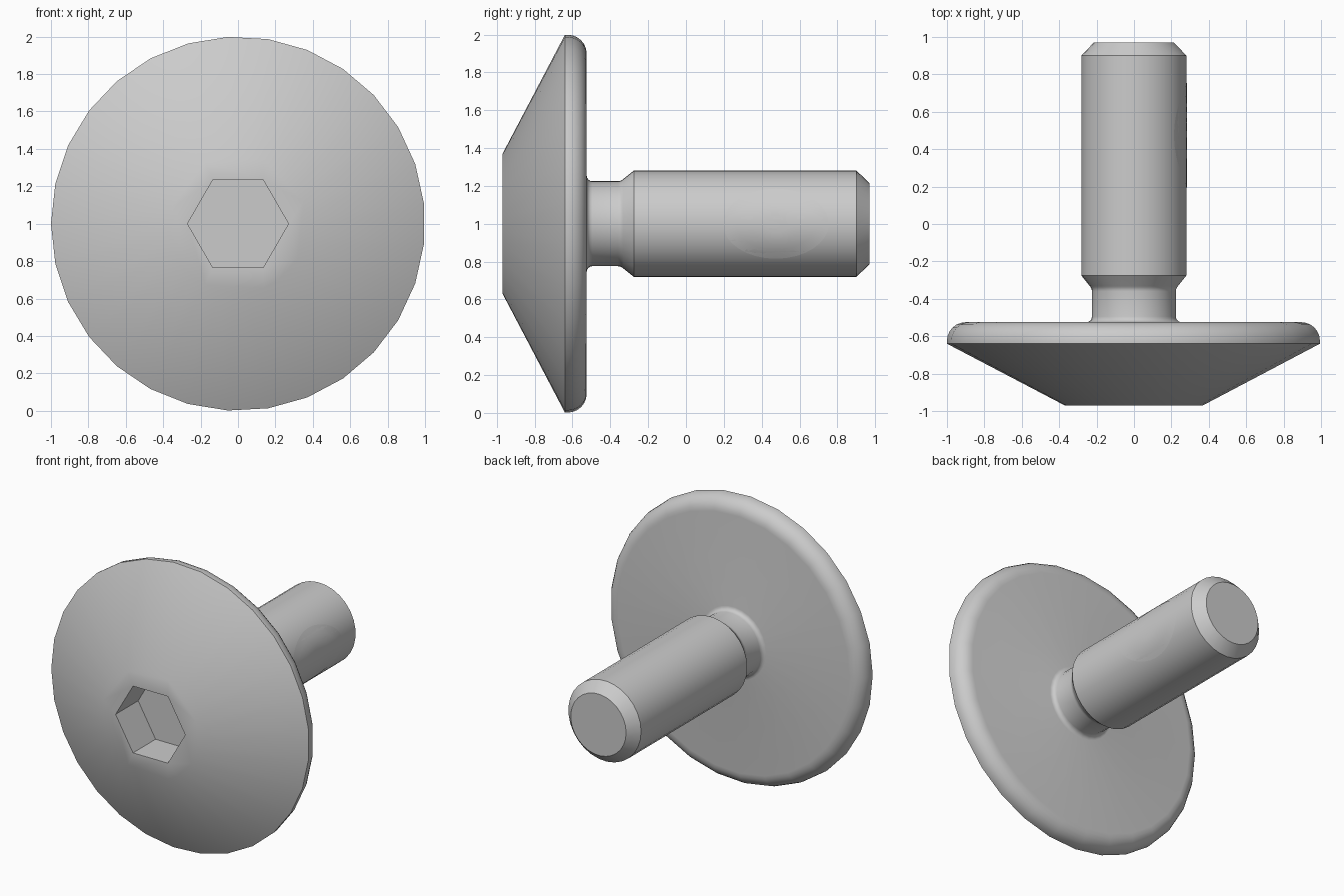
import bpy, bmesh, math

if "Cube" in bpy.data.objects:
    bpy.data.objects.remove(bpy.data.objects["Cube"])

SEGS = 29
AXIS_Z = 1.0

steel = bpy.data.materials.new("grey_steel")
steel.diffuse_color = (0.6, 0.6, 0.6, 1)
steel.use_nodes = True
steel.node_tree.nodes["Principled BSDF"].inputs["Base Color"].default_value = steel.diffuse_color


def make_object(name, bm):
    mesh = bpy.data.meshes.new(name)
    bmesh.ops.recalc_face_normals(bm, faces=bm.faces[:])
    bm.to_mesh(mesh)
    bm.free()
    mesh.materials.append(steel)
    obj = bpy.data.objects.new(name, mesh)
    bpy.context.collection.objects.link(obj)
    return obj


def lathe(name, profile, segs, start=0.0):
    """Closed solid turned about the y axis from (y, radius) points."""
    bm = bmesh.new()
    rings = []
    for y, r in profile:
        angles = [start + 2 * math.pi * i / segs for i in range(segs)]
        rings.append([bm.verts.new((r * math.cos(a), y, AXIS_Z + r * math.sin(a)))
                      for a in angles])
    for a, b in zip(rings, rings[1:]):
        for i in range(segs):
            j = (i + 1) % segs
            bm.faces.new((a[i], a[j], b[j], b[i]))
    bm.faces.new(rings[0])
    bm.faces.new(rings[-1])
    return make_object(name, bm)


def arc(cy, cr, radius, a0, a1, n):
    """Fillet points in the (y, radius) plane, angles in degrees."""
    out = []
    for i in range(n + 1):
        a = math.radians(a0 + (a1 - a0) * i / n)
        out.append((cy + radius * math.cos(a), cr + radius * math.sin(a)))
    return out


# Screw: cone head, rounded rim, neck with fillets, chamfered shank
profile = [(-0.97, 0.37), (-0.64, 1.0)]
profile += arc(-0.625, 0.90, 0.10, 90, 0, 6)
profile += arc(-0.495, 0.255, 0.03, 180, 270, 4)
profile += arc(-0.36, 0.265, 0.04, 270, 315, 3)
profile += [(-0.275, 0.282), (0.90, 0.282), (0.97, 0.215)]
screw = lathe("screw_body", profile, SEGS, math.pi)

# Hexagonal socket cut into the head
cutter = lathe("socket_cutter", [(-1.1, 0.27), (-0.72, 0.27)], 6)
cutter.hide_render = True
cut = screw.modifiers.new("socket", 'BOOLEAN')
cut.operation = 'DIFFERENCE'
cut.solver = 'EXACT'
cut.object = cutter
bpy.context.view_layer.objects.active = screw
screw.select_set(True)
bpy.ops.object.modifier_apply(modifier=cut.name)
bpy.data.objects.remove(cutter)

# Oval locking patch lying flush on the right side of the shank
bm = bmesh.new()
bmesh.ops.create_grid(bm, x_segments=1, y_segments=1, size=1)
bm.clear()
rows = []
for k in range(1, 5):
    ring = []
    for i in range(32):
        a = 2 * math.pi * i / 32
        y, z = 0.28 * k / 4 * math.cos(a), 0.185 * k / 4 * math.sin(a)
        ring.append(bm.verts.new((math.sqrt(0.2825 ** 2 - z * z), 0.475 + y, AXIS_Z + z)))
    rows.append(ring)
bm.faces.new(rows[0])
for a, b in zip(rows, rows[1:]):
    for i in range(32):
        j = (i + 1) % 32
        bm.faces.new((a[i], b[i], b[j], a[j]))
patch = make_object("locking_patch", bm)
# open surface: make sure it faces outwards
if sum(p.normal.x for p in patch.data.polygons) < 0:
    patch.data.flip_normals()

# Smooth shading with crisp edges
for obj in (screw, patch):
    bpy.ops.object.select_all(action='DESELECT')
    obj.select_set(True)
    bpy.context.view_layer.objects.active = obj
    bpy.ops.object.shade_smooth_by_angle(angle=math.radians(28))
